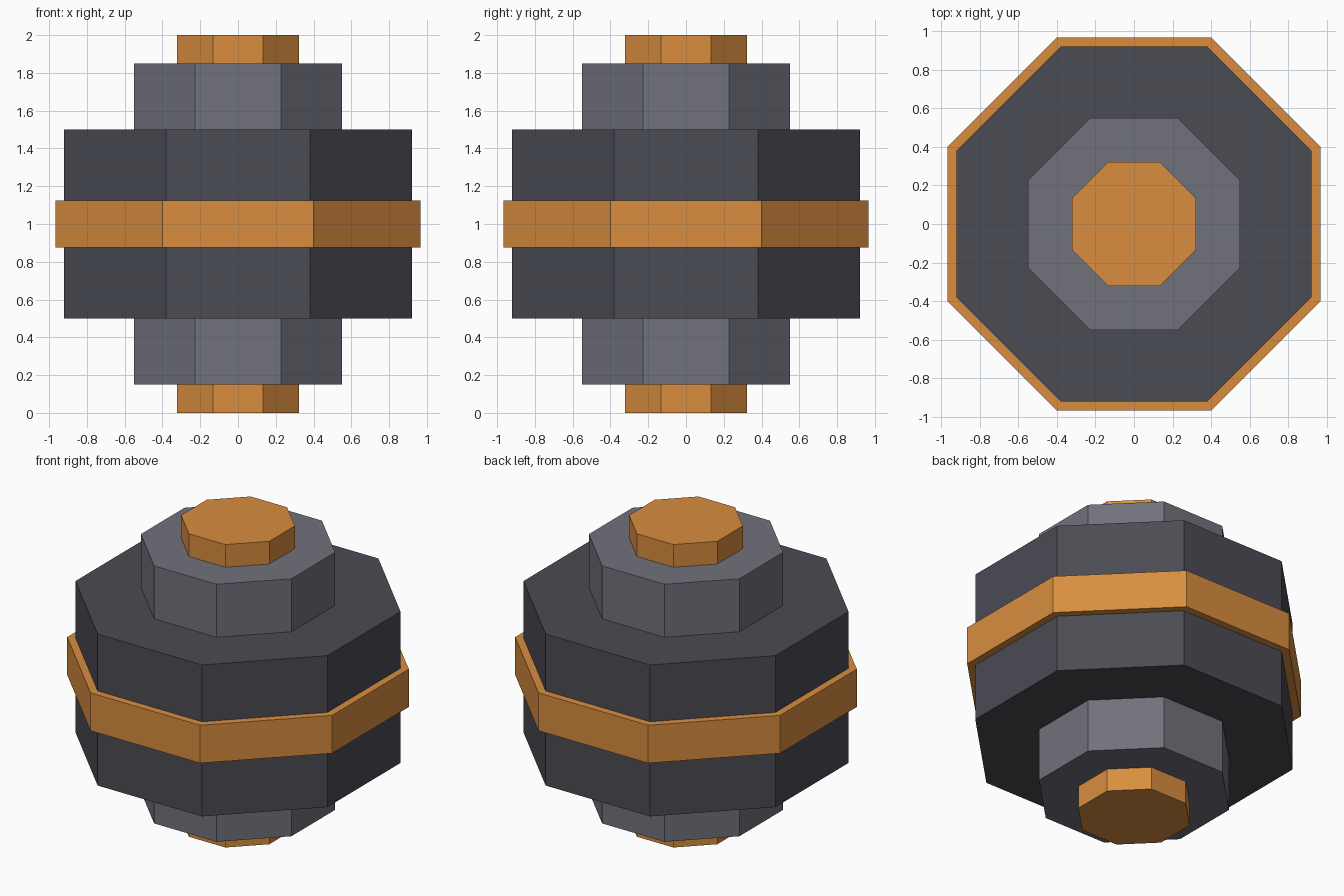
import bpy
import math

cube = bpy.data.objects.get("Cube")
if cube:
    bpy.data.objects.remove(cube, do_unlink=True)

SIDES = 8


def make_material(name, color):
    mat = bpy.data.materials.new(name)
    mat.use_nodes = True
    mat.diffuse_color = (*color, 1)
    mat.node_tree.nodes["Principled BSDF"].inputs["Base Color"].default_value = (*color, 1)
    return mat


def octagon(name, half_width, bottom, top, mat):
    """Flat-shaded octagonal prism with a flat side facing each axis."""
    bpy.ops.mesh.primitive_cylinder_add(
        vertices=SIDES,
        radius=half_width / math.cos(math.pi / SIDES),
        depth=top - bottom,
        location=(0, 0, (bottom + top) / 2),
        rotation=(0, 0, math.pi / SIDES),
    )
    obj = bpy.context.object
    obj.name = name
    obj.data.materials.append(mat)
    return obj


dark_gray = make_material("dark gray", (0.07, 0.07, 0.088))
mid_gray = make_material("mid gray", (0.165, 0.165, 0.2))
orange = make_material("copper orange", (0.69, 0.27, 0.05))

# Main body and the band around its middle
octagon("body", 0.92, 0.5, 1.5, dark_gray)
octagon("middle_band", 0.967, 0.875, 1.125, orange)

# Stepped collar and end cap, below and above
octagon("lower_collar", 0.55, 0.15, 0.5, mid_gray)
octagon("upper_collar", 0.55, 1.5, 1.85, mid_gray)
octagon("lower_cap", 0.322, 0, 0.15, orange)
octagon("upper_cap", 0.322, 1.85, 2, orange)
